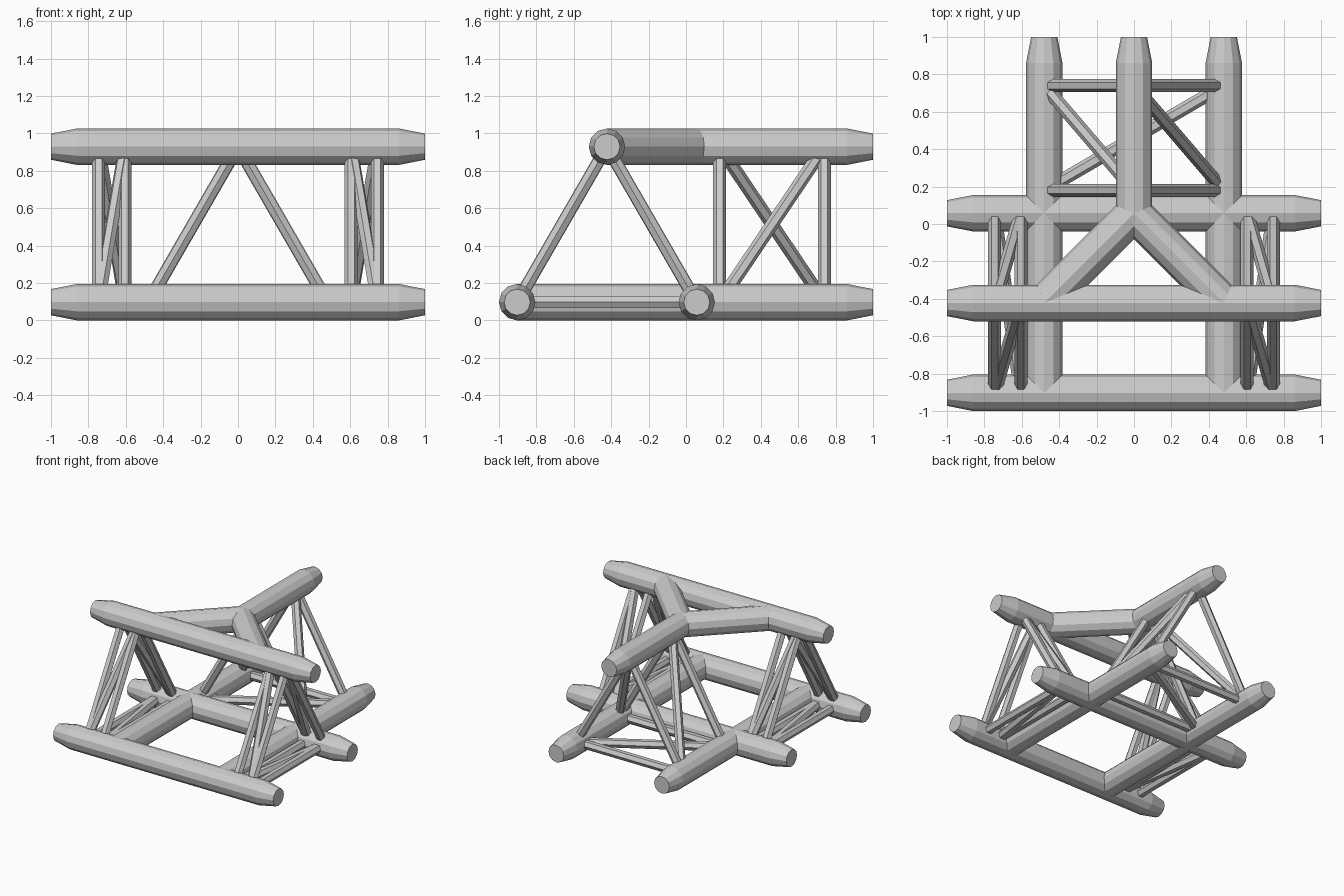
import bpy, bmesh, math
from mathutils import Vector, Matrix

if "Cube" in bpy.data.objects:
    bpy.data.objects.remove(bpy.data.objects["Cube"])

R, R_END, R_BRACE = 0.0975, 0.07, 0.035
SIDE = 0.96                       # triangle side of the truss
H = SIDE * math.sqrt(3) / 2
Z0, Z1 = R, R + H                 # bottom and top chord heights
YF, YB = -1 + R, -1 + R + SIDE    # front and back bottom chords
YT = (YF + YB) / 2                # top chord
X = SIDE / 2


def tube(name, rings, sides, phase=0.0):
    """Faceted tube through a straight list of (point, radius) rings."""
    a, b = Vector(rings[0][0]), Vector(rings[-1][0])
    d = (b - a).normalized()
    up = Vector((0, 0, 1))
    u = d.cross(up).normalized()
    v = u.cross(d)
    bm = bmesh.new()
    loops = []
    for p, r in rings:
        loops.append([bm.verts.new(Vector(p) + r * (u * math.cos(t) + v * math.sin(t)))
                      for t in (2 * math.pi * (i + phase) / sides for i in range(sides))])
    for l, m in zip(loops, loops[1:]):
        for i in range(sides):
            j = (i + 1) % sides
            bm.faces.new((l[i], l[j], m[j], m[i]))
    bm.faces.new(loops[0])
    bm.faces.new(loops[-1])
    bmesh.ops.recalc_face_normals(bm, faces=bm.faces)
    me = bpy.data.meshes.new(name)
    bm.to_mesh(me)
    bm.free()
    ob = bpy.data.objects.new(name, me)
    bpy.context.collection.objects.link(ob)
    return ob


def brace(name, a, b):
    tube(name, [(a, R_BRACE), (b, R_BRACE)], 6)


# Cross chords with tapered ends
for name, y, z in (("front_chord", YF, Z0), ("back_chord", YB, Z0), ("top_chord", YT, Z1)):
    tube(name, [((-1, y, z), R_END), ((-0.86, y, z), R), ((0.86, y, z), R), ((1, y, z), R_END)], 12)

# Leg chords running to the back, tapered at the free end
for name, x, y, z in (("left_leg_chord", -X, YF, Z0), ("right_leg_chord", X, YF, Z0),
                      ("top_leg_chord", 0, YB, Z1)):
    tube(name, [((x, y, z), R), ((x, 0.86, z), R), ((x, 1, z), R_END)], 12)

# Sloping top links that join the top leg to the top chord
for side, s in (("left", -1), ("right", 1)):
    tube(side + "_top_link", [((0, YB, Z1), R), ((s * X, YT, Z1), R)], 12)

# Lacing: on each triangle face two struts and one diagonal, wound cyclically
XI, XO = 0.605, 0.745
arms = []
for side, s in (("left", -1), ("right", 1)):
    arms.append((side, [lambda t, s=s, y=y, z=z: (s * t, y, z)
                        for y, z in ((YT, Z1), (YF, Z0), (YB, Z0))], XI, XO))
arms.append(("leg", [lambda t, x=x, z=z: (x, t, z)
                     for x, z in ((0, Z1), (-X, Z0), (X, Z0))], 0.18, 0.74))
for arm, corners, near, far in arms:
    for i in range(3):
        p, q = corners[i], corners[(i + 1) % 3]
        brace(f"{arm}_inner_strut_{i}", p(near), q(near))
        brace(f"{arm}_outer_strut_{i}", p(far), q(far))
        brace(f"{arm}_diagonal_{i}", p(near), q(far))
